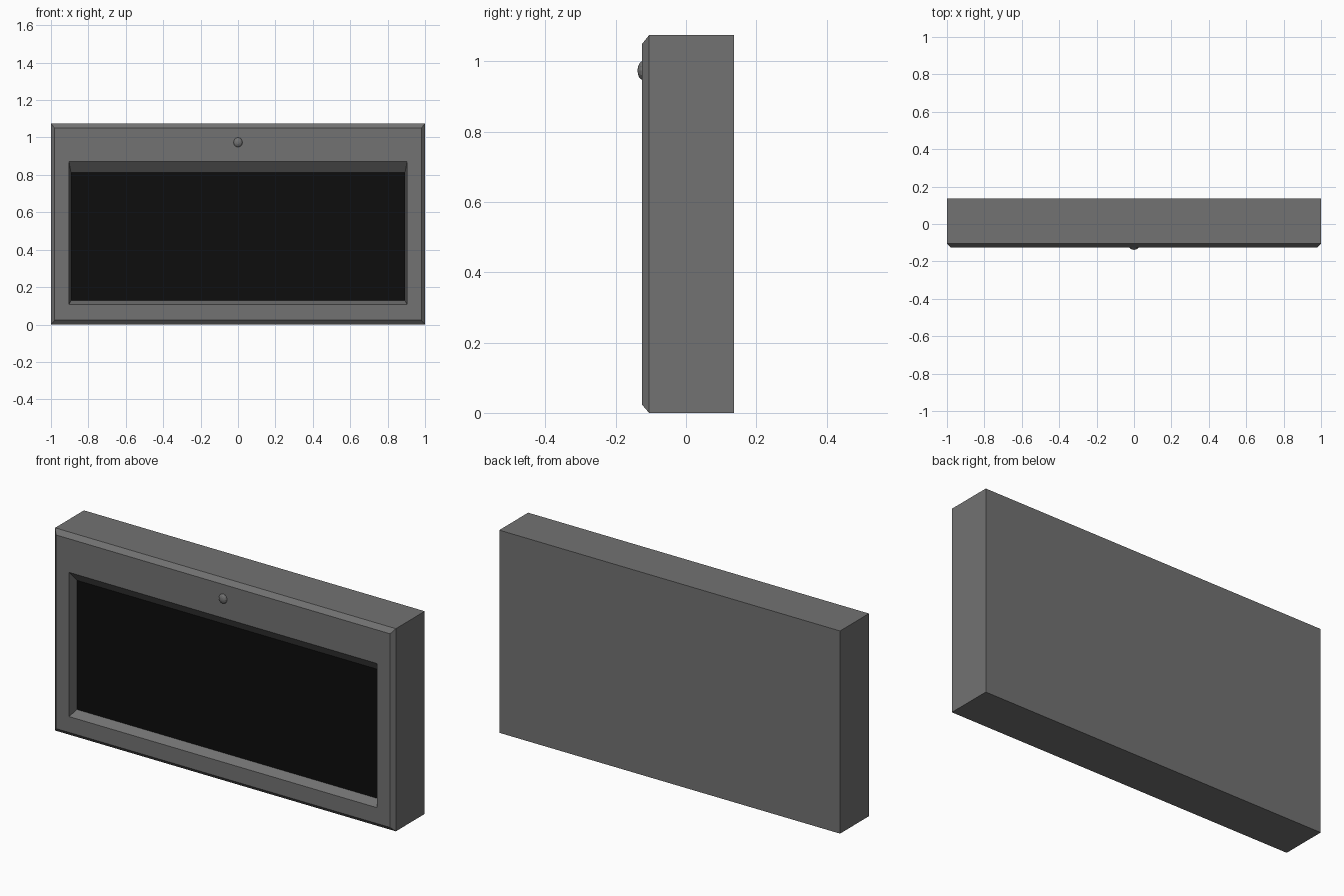
import bpy, bmesh, math
from mathutils import Matrix

if "Cube" in bpy.data.objects:
    bpy.data.objects.remove(bpy.data.objects["Cube"])

def material(name, rgb):
    m = bpy.data.materials.new(name)
    m.diffuse_color = (*rgb, 1)
    m.use_nodes = True
    m.node_tree.nodes["Principled BSDF"].inputs["Base Color"].default_value = m.diffuse_color
    return m

grey = material("frame grey", (0.17, 0.17, 0.17))
black = material("screen black", (0.004, 0.004, 0.004))

def finish(name, bm, mats):
    bmesh.ops.recalc_face_normals(bm, faces=bm.faces)
    me = bpy.data.meshes.new(name)
    bm.to_mesh(me)
    bm.free()
    for m in mats:
        me.materials.append(m)
    ob = bpy.data.objects.new(name, me)
    bpy.context.collection.objects.link(ob)
    return ob

# Display body: rectangular rings (half width, y, bottom z, top z) from back to screen
rings = [
    (1.0, 0.137, 0.0, 1.075),       # back
    (1.0, -0.105, 0.0, 1.075),      # start of chamfer
    (0.98, -0.125, 0.023, 1.05),    # front face
    (0.904, -0.125, 0.107, 0.872),  # opening
    (0.893, -0.074, 0.128, 0.813),  # screen edge
]
bm = bmesh.new()
loops = [[bm.verts.new(p) for p in ((-w, y, a), (w, y, a), (w, y, b), (-w, y, b))]
         for w, y, a, b in rings]
for p, q in zip(loops, loops[1:]):
    for i in range(4):
        j = (i + 1) % 4
        bm.faces.new((p[i], p[j], q[j], q[i]))
bm.faces.new(loops[0])
bm.faces.new(loops[-1]).material_index = 1
finish("display_body", bm, [grey, black])

# Small domed button above the screen
bm = bmesh.new()
bmesh.ops.create_uvsphere(bm, u_segments=12, v_segments=8, radius=1)
bmesh.ops.transform(bm, verts=bm.verts, matrix=Matrix.Translation((0, -0.122, 0.974))
                    @ Matrix.Diagonal((0.025, 0.016, 0.027, 1))
                    @ Matrix.Rotation(math.pi / 2, 4, 'X'))
finish("button", bm, [grey])
